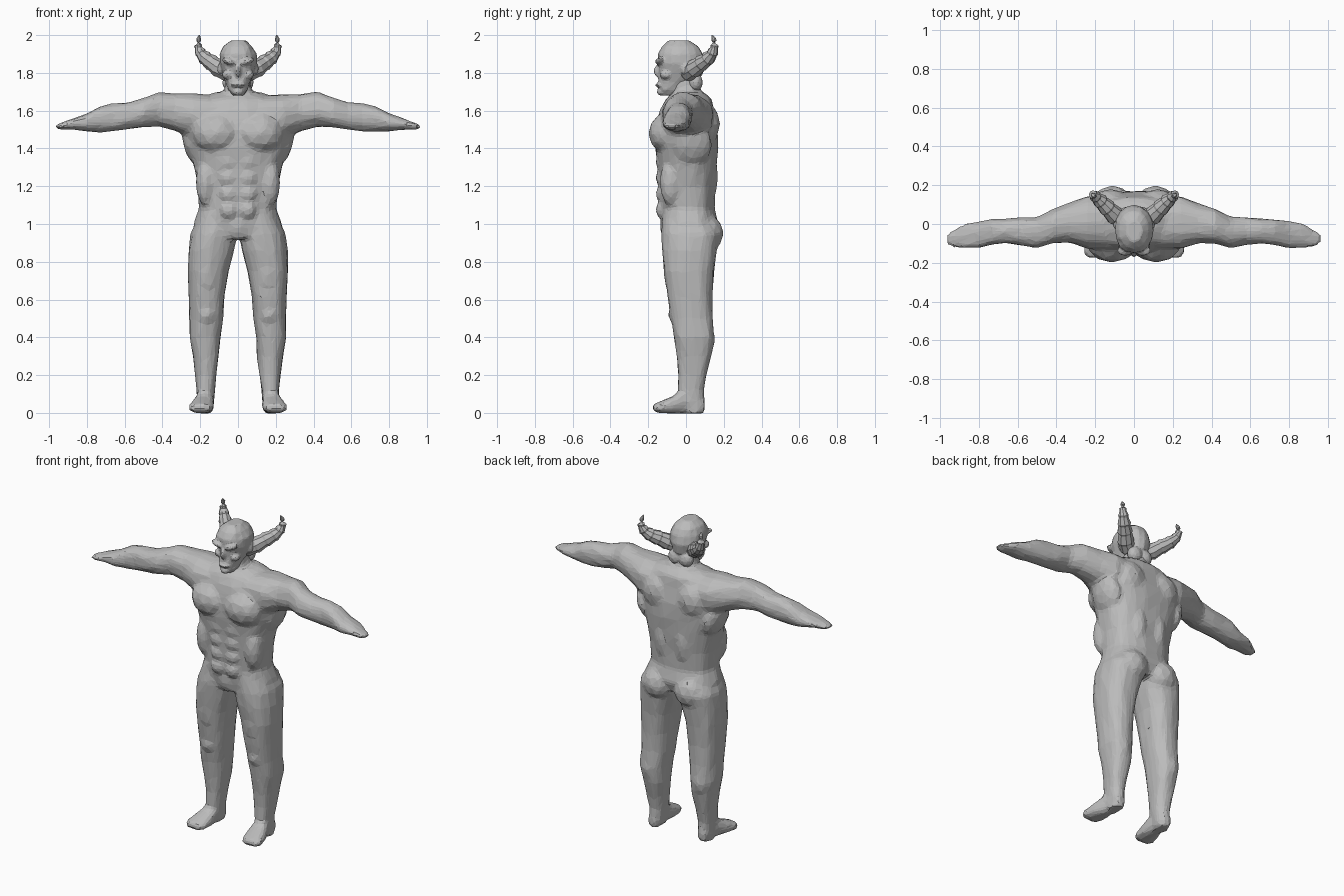
import bpy
import bmesh
import math
import random
from mathutils import Matrix, Vector

random.seed(4)
if "Cube" in bpy.data.objects:
    bpy.data.objects.remove(bpy.data.objects["Cube"], do_unlink=True)

grey = bpy.data.materials.new("stone grey")
grey.use_nodes = True
grey.diffuse_color = (0.5, 0.5, 0.5, 1)
grey.node_tree.nodes["Principled BSDF"].inputs["Base Color"].default_value = grey.diffuse_color


def bridge(bm, rings):
    """Skin a list of vertex rings and close both ends."""
    count = len(rings[0])
    for lower, upper in zip(rings, rings[1:]):
        for i in range(count):
            j = (i + 1) % count
            bm.faces.new((lower[i], lower[j], upper[j], upper[i]))
    bm.faces.new(rings[0][::-1])
    bm.faces.new(rings[-1])


def loft(bm, axis, rows, side=1, sides=16, power=2.4, jitter=0.004):
    """Rows hold a station on the axis, then the extents on the other two axes."""
    others = [k for k in range(3) if k != axis]
    rings = []
    for station, a_min, a_max, b_min, b_max in rows:
        ring = []
        for i in range(sides):
            angle = math.tau * i / sides
            ca, sa = math.cos(angle), math.sin(angle)
            u = math.copysign(abs(ca) ** (2 / power), ca)
            v = math.copysign(abs(sa) ** (2 / power), sa)
            point = Vector()
            point[axis] = station
            point[others[0]] = (a_min + a_max + u * (a_max - a_min)) / 2
            point[others[1]] = (b_min + b_max + v * (b_max - b_min)) / 2
            for k in others:
                point[k] += random.uniform(-jitter, jitter)
            point.x *= side
            ring.append(bm.verts.new(point))
        rings.append(ring)
    bridge(bm, rings)


def muscle(bm, centre, size, sides=(1, -1), tilt=0):
    """Ellipsoid bulge, repeated on each listed side, tilted in the front plane."""
    for side in sides:
        place = Vector((centre[0] * side, centre[1], centre[2]))
        matrix = Matrix.Translation(place) @ Matrix.Rotation(tilt * side, 4, 'Y')
        matrix = matrix @ Matrix.Diagonal((*size, 1))
        bmesh.ops.create_icosphere(bm, subdivisions=2, radius=1, matrix=matrix)


def finish(bm, name):
    bmesh.ops.recalc_face_normals(bm, faces=bm.faces)
    mesh = bpy.data.meshes.new(name)
    bm.to_mesh(mesh)
    bm.free()
    mesh.materials.append(grey)
    obj = bpy.data.objects.new(name, mesh)
    bpy.context.collection.objects.link(obj)
    return obj


def sculpt(obj, voxel, ratio):
    """Fuse overlapping volumes, soften the joins, then reduce to facets."""
    fuse = obj.modifiers.new("fuse", 'REMESH')
    fuse.mode = 'VOXEL'
    fuse.voxel_size = voxel
    soften = obj.modifiers.new("soften", 'SMOOTH')
    soften.factor = 0.5
    soften.iterations = 2
    facet = obj.modifiers.new("facet", 'DECIMATE')
    facet.ratio = ratio


# Torso: height, half width, front, back
torso = [
    (0.93, .15, -.12, .15), (1.0, .235, -.135, .175), (1.08, .205, -.14, .155),
    (1.2, .215, -.145, .155), (1.3, .235, -.15, .165), (1.4, .26, -.165, .17),
    (1.5, .29, -.165, .17), (1.6, .27, -.14, .15), (1.66, .2, -.11, .135),
    (1.695, .12, -.06, .1),
]
body = bmesh.new()
loft(body, 2, [(z, -w, w, f, b) for z, w, f, b in torso], sides=22)

# Neck
loft(body, 2, [(1.6, -.1, .1, -.09, .1), (1.7, -.07, .07, -.08, .08),
               (1.8, -.06, .06, -.08, .07)])

arm = [
    (.12, -.13, .14, 1.48, 1.68), (.24, -.13, .145, 1.45, 1.69),
    (.33, -.1, .11, 1.49, 1.69), (.42, -.1, .075, 1.515, 1.7),
    (.5, -.125, .035, 1.51, 1.67), (.58, -.11, .035, 1.5, 1.645),
    (.66, -.1, .03, 1.49, 1.64), (.73, -.11, .025, 1.485, 1.625),
    (.8, -.125, .015, 1.49, 1.585), (.87, -.125, 0, 1.5, 1.56),
    (.93, -.12, -.03, 1.5, 1.54), (.968, -.1, -.05, 1.505, 1.525),
]
leg = [
    (1.05, .02, .2, -.12, .13), (.95, .004, .25, -.13, .185),
    (.86, .02, .262, -.125, .165), (.75, .05, .267, -.115, .15),
    (.62, .07, .262, -.1, .14), (.5, .08, .257, -.08, .14),
    (.4, .093, .257, -.062, .15), (.3, .1, .242, -.05, .135),
    (.2, .113, .227, -.04, .11), (.12, .123, .218, -.045, .095),
    (.03, .13, .215, -.03, .098), (-.003, .14, .21, -.02, .09),
]
foot = [
    (.1, .145, .205, .005, .07), (0, .13, .22, -.004, .13),
    (-.08, .125, .25, -.004, .085), (-.14, .13, .265, -.002, .06),
    (-.176, .15, .245, .01, .045),
]
for side in (1, -1):
    loft(body, 0, arm, side, power=2.2)
    loft(body, 2, leg, side)
    loft(body, 1, foot, side, sides=12, jitter=0)

# Chest, belly and ribs
muscle(body, (.115, -.1, 1.48), (.13, .1, .11))
for row in range(4):
    muscle(body, (.05, -.135, 1.33 - row * .085), (.046, .026, .042))
muscle(body, (.17, -.08, 1.22), (.055, .06, .13))
muscle(body, (0, -.1, 1.0), (.07, .04, .09), sides=(1,))

# Back, shoulders and seat
muscle(body, (.12, .11, 1.53), (.1, .07, .11))
muscle(body, (.23, .03, 1.42), (.06, .11, .12), tilt=0.3)
muscle(body, (.07, .11, 1.25), (.06, .06, .16))
muscle(body, (.11, .03, 1.65), (.1, .08, .05), tilt=0.2)
muscle(body, (.38, -.01, 1.61), (.1, .085, .085))
muscle(body, (.11, .11, .95), (.1, .09, .1))

# Thighs, knees and calves
muscle(body, (.16, -.06, .75), (.07, .06, .14))
muscle(body, (.165, -.055, .52), (.045, .04, .05))
muscle(body, (.18, .08, .39), (.07, .075, .11))
sculpt(finish(body, "body"), 0.015, 0.15)

# Head: height, half width, front, back
skull = [
    (1.68, .03, -.125, -.06), (1.71, .052, -.145, -.01), (1.75, .065, -.15, .05),
    (1.79, .08, -.142, .085), (1.85, .1, -.15, .1), (1.9, .098, -.15, .09),
    (1.94, .078, -.13, .065), (1.972, .04, -.09, .02),
]
head = bmesh.new()
loft(head, 2, [(z, -w, w, f, b) for z, w, f, b in skull], power=2.1)
muscle(head, (.045, -.135, 1.86), (.045, .03, .018), tilt=-0.3)    # brows
muscle(head, (.055, -.105, 1.79), (.03, .035, .025))               # cheeks
muscle(head, (0, -.145, 1.81), (.017, .027, .035), sides=(1,))     # nose
muscle(head, (0, -.135, 1.735), (.042, .03, .012), sides=(1,))     # lips
muscle(head, (0, -.13, 1.7), (.03, .025, .022), sides=(1,))        # chin
muscle(head, (.09, 0, 1.82), (.02, .03, .035))                     # ears
muscle(head, (.035, .05, 1.75), (.05, .04, .05))                   # nape
sculpt(finish(head, "head"), 0.008, 0.18)

# Curved, ridged horns: path points and radius
path = [
    (.05, .01, 1.8, .045), (.095, .04, 1.82, .045), (.135, .08, 1.85, .041),
    (.17, .115, 1.875, .036), (.197, .14, 1.905, .028), (.21, .151, 1.94, .02),
    (.209, .148, 1.973, .012), (.204, .137, 2.0, .003),
]
horn = bmesh.new()
points = [Vector(p[:3]) for p in path]
rings = []
for i, point in enumerate(points):
    ahead = points[min(i + 1, len(points) - 1)]
    tangent = (ahead - points[max(i - 1, 0)]).normalized()
    turn = tangent.to_track_quat('Z', 'Y')
    for shift, swell in ((-.006, 1.0), (.006, 1.1)):
        if i == len(points) - 1 and shift > 0:
            continue
        radius = path[i][3] * swell
        ring = []
        for k in range(9):
            angle = math.tau * k / 9
            offset = Vector((math.cos(angle) * radius, math.sin(angle) * radius, 0))
            offset.z = shift if i < len(points) - 1 else 0
            ring.append(horn.verts.new(point + turn @ offset))
        rings.append(ring)
bridge(horn, rings)
horns = finish(horn, "horns")
horns.modifiers.new("mirror", 'MIRROR').use_clip = False
